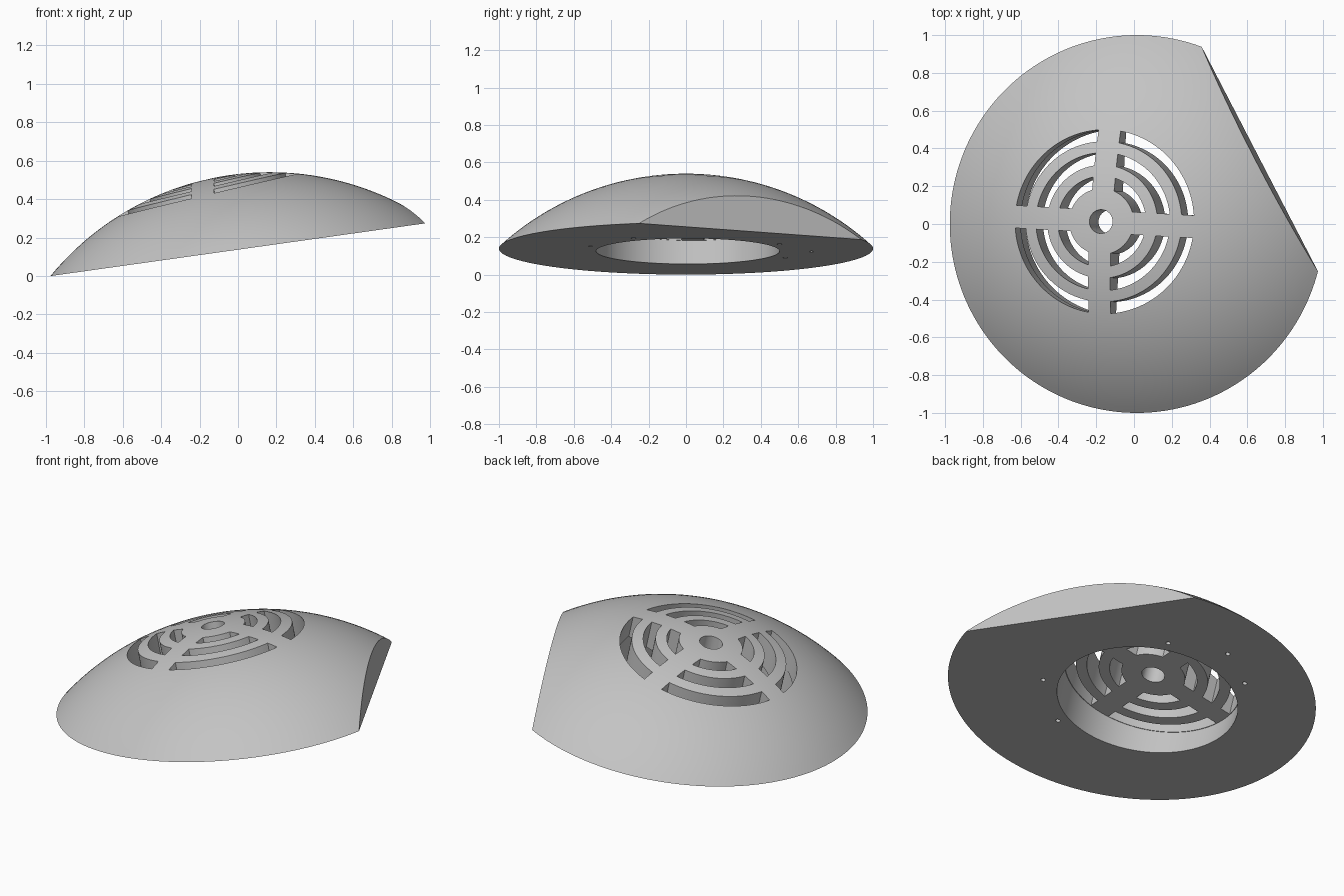
import bpy, bmesh, math
from mathutils import Matrix, Vector

if "Cube" in bpy.data.objects:
    bpy.data.objects.remove(bpy.data.objects["Cube"])

TAU = math.tau
TILT = math.radians(8)
CAP_H = 0.39                                   # dome height over its base disc
R = (1 + CAP_H ** 2) / (2 * CAP_H)             # sphere radius
BASE = Matrix.Translation((0.015, 0, math.sin(TILT))) @ Matrix.Rotation(-TILT, 4, 'Y')
CENTRE = BASE @ Vector((0, 0, CAP_H - R))

gray = bpy.data.materials.new("light_gray")
gray.diffuse_color = (0.55, 0.55, 0.55, 1)
gray.use_nodes = True
gray.node_tree.nodes["Principled BSDF"].inputs["Base Color"].default_value = gray.diffuse_color


def make_object(name, bm, matrix):
    bmesh.ops.recalc_face_normals(bm, faces=bm.faces)
    me = bpy.data.meshes.new(name)
    bm.to_mesh(me)
    bm.free()
    me.transform(matrix)
    me.materials.append(gray)
    ob = bpy.data.objects.new(name, me)
    bpy.context.collection.objects.link(ob)
    return ob


def prism(bm, pts, z0, z1):
    lo = [bm.verts.new((x, y, z0)) for x, y in pts]
    hi = [bm.verts.new((x, y, z1)) for x, y in pts]
    bm.faces.new(lo)
    bm.faces.new(hi)
    n = len(pts)
    for i in range(n):
        bm.faces.new((lo[i], lo[(i + 1) % n], hi[(i + 1) % n], hi[i]))


def circle(r, n, cx=0, cy=0):
    return [(cx + r * math.cos(TAU * i / n), cy + r * math.sin(TAU * i / n)) for i in range(n)]


# Dome: spherical cap, trimmed by one upright flat
SEG, RINGS = 160, 28
bm = bmesh.new()
half = math.asin(1 / R)
rows = []
for k in range(1, RINGS + 1):
    t = half * k / RINGS
    z = R * math.cos(t) - R + CAP_H
    rows.append([bm.verts.new((x, y, z)) for x, y in circle(R * math.sin(t), SEG)])
top = bm.verts.new((0, 0, CAP_H))
for i in range(SEG):
    j = (i + 1) % SEG
    bm.faces.new((top, rows[0][i], rows[0][j]))
    for a, b in zip(rows, rows[1:]):
        bm.faces.new((a[i], b[i], b[j], a[j]))
bm.faces.new(rows[-1])
ang = math.radians(27.6)
n = Vector((math.cos(ang), math.sin(ang), 0))
bmesh.ops.bisect_plane(bm, geom=bm.verts[:] + bm.edges[:] + bm.faces[:],
                       plane_co=n * 0.742, plane_no=n, clear_outer=True)
bmesh.ops.edgeloop_fill(bm, edges=[e for e in bm.edges if e.is_boundary])
dome = make_object("dome_cover", bm, BASE)

# Grille frame: on the dome surface, axis along the sphere normal
px, py = -0.175, 0.013
dx, dy = px - CENTRE.x, py - CENTRE.y
P = Vector((px, py, CENTRE.z + math.sqrt(R * R - dx * dx - dy * dy)))
axis = (P - CENTRE).normalized()
GRILLE = (Matrix.Translation(P)
          @ Vector((0, 0, 1)).rotation_difference(axis).to_matrix().to_4x4()
          @ Matrix.Rotation(math.radians(-3.2), 4, 'Z'))
CEIL = -0.21
cutters = []

# Round recess in the underside
bm = bmesh.new()
prism(bm, circle(0.49, 128), -0.8, CEIL)
cutters.append(make_object("recess_cutter", bm, GRILLE))

# Three rings of quarter slots between four spokes, plus the hub hole
bm = bmesh.new()
HW = 0.06
for r0, r1 in ((0.175, 0.24), (0.30, 0.365), (0.425, 0.487)):
    for q in range(4):
        pts = []
        for r, flip in ((r1, False), (r0, True)):
            s = math.asin(HW / r)
            arc = [s + (TAU / 4 - 2 * s) * i / 28 for i in range(29)]
            if flip:
                arc.reverse()
            pts += [(r * math.cos(a + q * TAU / 4), r * math.sin(a + q * TAU / 4)) for a in arc]
        prism(bm, pts, CEIL - 0.03, 0.2)
prism(bm, circle(0.063, 48), CEIL - 0.03, 0.2)
cutters.append(make_object("slot_cutter", bm, GRILLE))

# Small screw holes in the base
bm = bmesh.new()
for x, y in ((0.11, -0.51), (0.41, -0.28), (-0.1, 0.67), (0.18, 0.5), (-0.34, 0.53)):
    prism(bm, circle(0.013, 16, x - 0.015, y), -0.05, 0.06)
cutters.append(make_object("screw_hole_cutter", bm, BASE))

bpy.context.view_layer.objects.active = dome
dome.select_set(True)
for c in cutters:
    m = dome.modifiers.new(c.name, 'BOOLEAN')
    m.operation, m.solver, m.object = 'DIFFERENCE', 'EXACT', c
    bpy.ops.object.modifier_apply(modifier=m.name)
for c in cutters:
    bpy.data.objects.remove(c)
bpy.ops.object.shade_smooth_by_angle(angle=math.radians(25))
